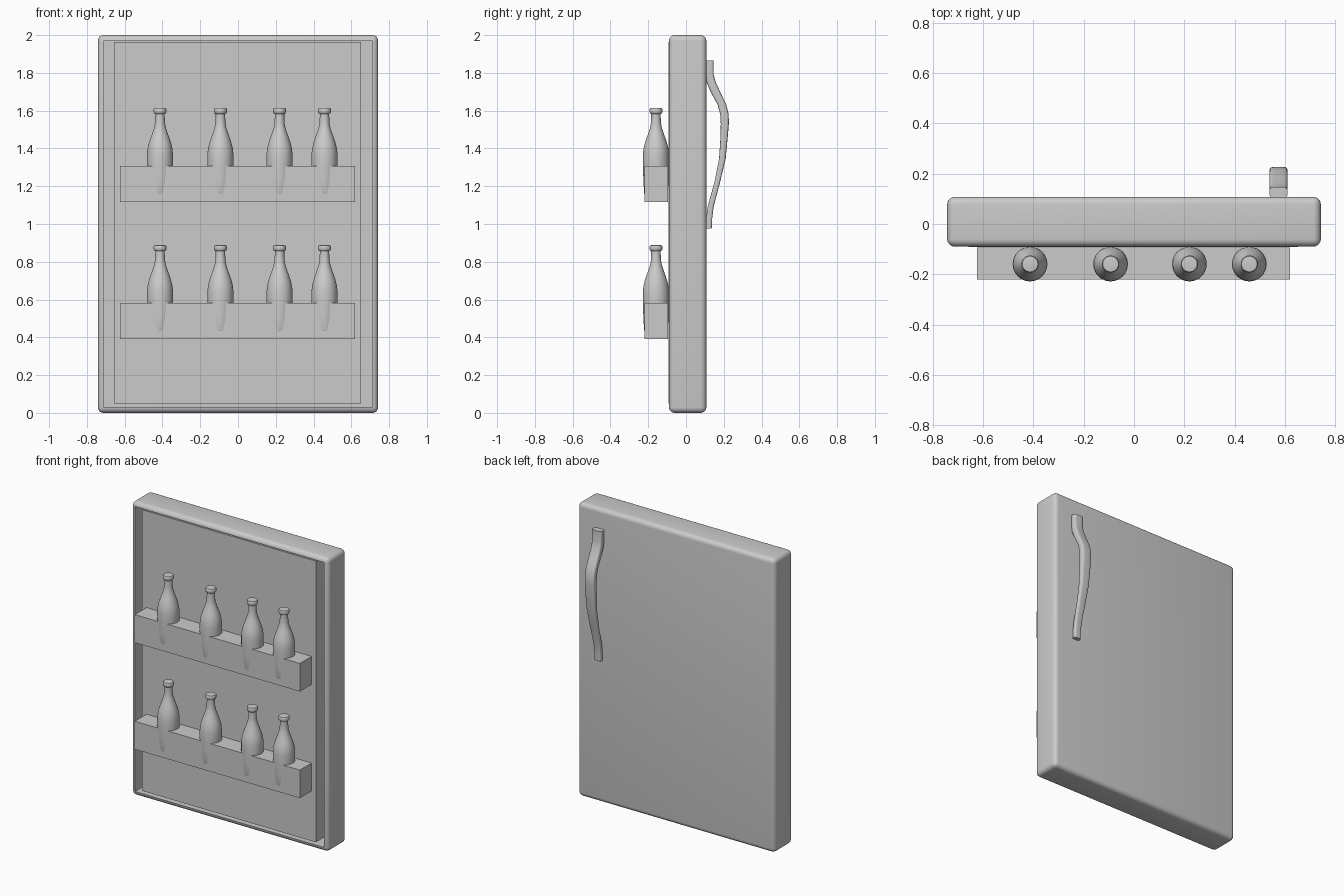
import bpy, bmesh, math
from mathutils import Vector

if "Cube" in bpy.data.objects:
    bpy.data.objects.remove(bpy.data.objects["Cube"])

grey = bpy.data.materials.new("plain_grey")
grey.diffuse_color = (0.6, 0.6, 0.6, 1)
grey.use_nodes = True
grey.node_tree.nodes["Principled BSDF"].inputs["Base Color"].default_value = grey.diffuse_color


def finish(bm, name, angle=40):
    bmesh.ops.recalc_face_normals(bm, faces=bm.faces[:])
    me = bpy.data.meshes.new(name)
    bm.to_mesh(me)
    bm.free()
    me.materials.append(grey)
    for p in me.polygons:
        p.use_smooth = True
    me.set_sharp_from_angle(angle=math.radians(angle))
    return place(me, name)


def place(me, name, loc=(0, 0, 0)):
    ob = bpy.data.objects.new(name, me)
    ob.location = loc
    bpy.context.collection.objects.link(ob)
    return ob


def box_bm(lo, hi):
    bm = bmesh.new()
    bmesh.ops.create_cube(bm, size=1)
    for v in bm.verts:
        v.co = Vector([(a + b) / 2 + c * (b - a) for a, b, c in zip(lo, hi, v.co)])
    return bm


def loft(rings):
    bm = bmesh.new()
    vs = [[bm.verts.new(p) for p in r] for r in rings]
    n = len(vs[0])
    for a, b in zip(vs, vs[1:]):
        for i in range(n):
            j = (i + 1) % n
            bm.faces.new((a[i], a[j], b[j], b[i]))
    bm.faces.new(vs[0][::-1])
    bm.faces.new(vs[-1])
    return bm


# Door shell: rounded slab, hollowed from the front
bm = box_bm((-0.742, -0.09, 0), (0.742, 0.108, 2))
bmesh.ops.bevel(bm, geom=bm.edges[:], offset=0.03, segments=5, profile=0.5, affect='EDGES')
bm.normal_update()
front = min(bm.faces, key=lambda f: f.calc_center_median().y)
new = bmesh.ops.extrude_face_region(bm, geom=[front])["geom"]
if front.is_valid:
    bmesh.ops.delete(bm, geom=[front], context='FACES_ONLY')
for v in new:
    if isinstance(v, bmesh.types.BMVert):
        v.co.y = 0.07
finish(bm, "door_shell")

# Inner liner panel, leaving a narrow groove inside the rim
finish(box_bm((-0.657, -0.092, 0.05), (0.652, 0.071, 1.964)), "inner_panel")

# Bottle lathe profile: (radius, height above its base)
profile = [(0.054, 0), (0.060, 0.004), (0.063, 0.014), (0.067, 0.09), (0.069, 0.16),
           (0.069, 0.215), (0.066, 0.245), (0.060, 0.272), (0.051, 0.300),
           (0.040, 0.330), (0.031, 0.358), (0.027, 0.380), (0.025, 0.415),
           (0.025, 0.430), (0.031, 0.434), (0.034, 0.440), (0.034, 0.456),
           (0.031, 0.461), (0.015, 0.463)]
N = 32
rings = [[(r * math.cos(2 * math.pi * i / N), r * math.sin(2 * math.pi * i / N), z)
          for i in range(N)] for r, z in profile]
bottle = finish(loft(rings), "bottle_1", 50)
bottle.location = (-0.413, -0.159, 1.152)

# Two shelves with four bottles each
count = 1
for s, drop in (("upper", 0), ("lower", 0.726)):
    finish(box_bm((-0.624, -0.22, 1.117 - drop), (0.62, -0.094, 1.308 - drop)), s + "_shelf")
    for x in (-0.413, -0.093, 0.22, 0.458):
        if count > 1:
            place(bottle.data, "bottle_%d" % count, (x, -0.159, 1.152 - drop))
        count += 1

# Bowed handle on the back: (z, inner y, outer y, half width)
sections = [(0.975, 0.104, 0.136, 0.024), (1.03, 0.107, 0.139, 0.024),
            (1.09, 0.114, 0.146, 0.025), (1.22, 0.150, 0.180, 0.028),
            (1.345, 0.175, 0.210, 0.032), (1.45, 0.182, 0.220, 0.035),
            (1.53, 0.184, 0.227, 0.036), (1.58, 0.181, 0.226, 0.036),
            (1.63, 0.168, 0.214, 0.036), (1.70, 0.130, 0.181, 0.036),
            (1.75, 0.109, 0.158, 0.036), (1.79, 0.104, 0.147, 0.036),
            (1.865, 0.104, 0.147, 0.036)]
rings = []
for z, y0, y1, w in sections:
    ring = []
    for i in range(20):
        a = 2 * math.pi * (i + 0.5) / 20
        c, s = math.cos(a), math.sin(a)
        ring.append((0.574 + w * math.copysign(abs(c) ** 0.45, c),
                     (y0 + y1) / 2 + (y1 - y0) / 2 * math.copysign(abs(s) ** 0.45, s), z))
    rings.append(ring)
finish(loft(rings), "handle", 45)
